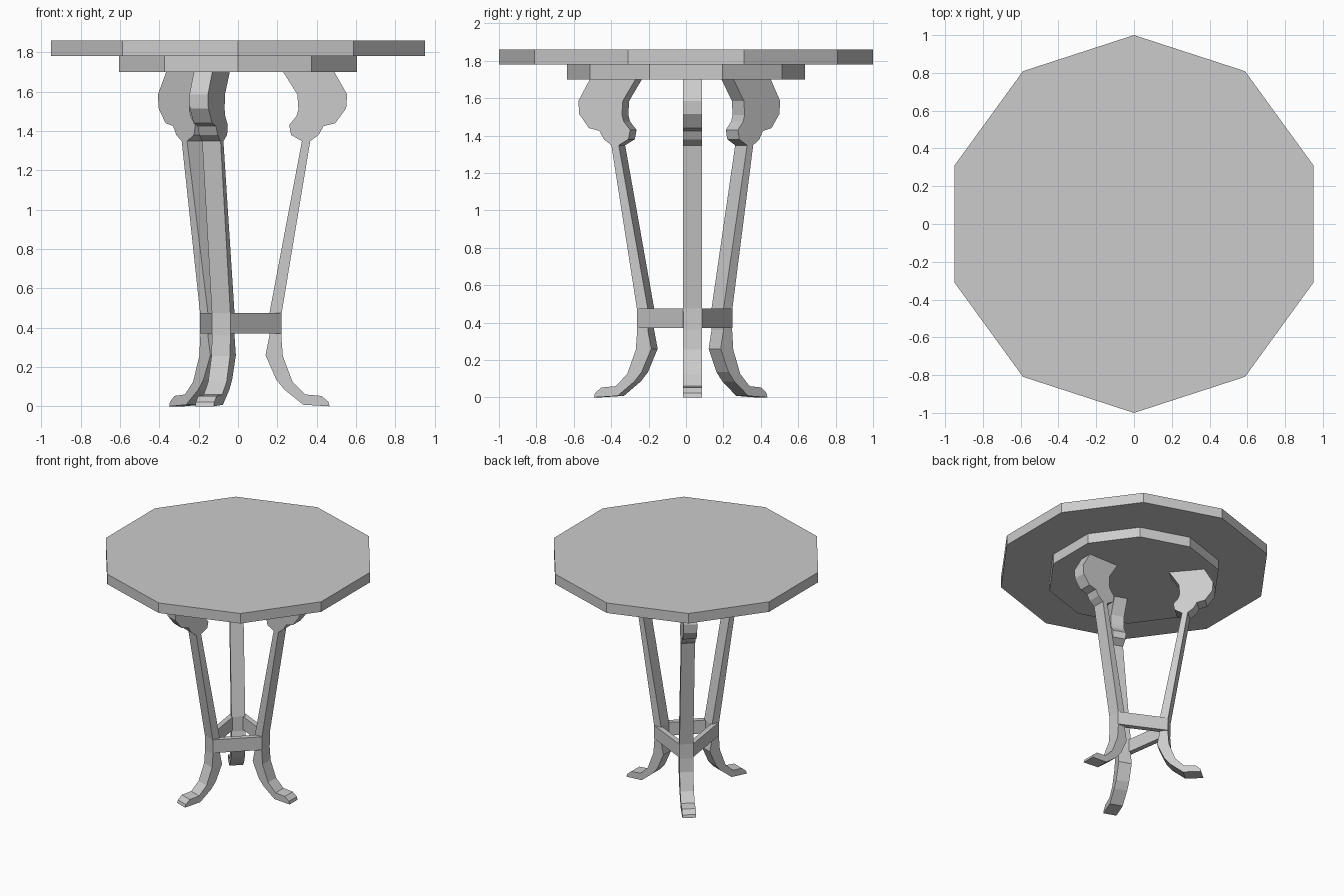
import bpy, bmesh
from math import cos, sin, radians, pi
from mathutils import Vector

if "Cube" in bpy.data.objects:
    bpy.data.objects.remove(bpy.data.objects["Cube"])


def prism(name, ring, shift):
    """Solid made by extruding a closed polygon along a shift vector."""
    bm = bmesh.new()
    face = bm.faces.new([bm.verts.new(p) for p in ring])
    out = bmesh.ops.extrude_face_region(bm, geom=[face])
    moved = [v for v in out["geom"] if isinstance(v, bmesh.types.BMVert)]
    bmesh.ops.translate(bm, verts=moved, vec=shift)
    bmesh.ops.recalc_face_normals(bm, faces=bm.faces)
    mesh = bpy.data.meshes.new(name)
    bm.to_mesh(mesh)
    bm.free()
    obj = bpy.data.objects.new(name, mesh)
    bpy.context.collection.objects.link(obj)
    return obj


def decagon(name, radius, z, height):
    ring = [(radius * cos(pi / 2 + i * pi / 5), radius * sin(pi / 2 + i * pi / 5), z)
            for i in range(10)]
    prism(name, ring, (0, 0, height))


# Table top and the smaller plate beneath it
decagon("table_top", 1.0, 1.78, 0.08)
decagon("under_plate", 0.635, 1.70, 0.08)

# Leg side profile (distance outwards, height): outer edge down, inner edge up
profile = [(.49, 1.70), (.555, 1.585), (.55, 1.515), (.495, 1.44), (.435, 1.425),
           (.41, 1.38), (.367, 1.348), (.222, .475), (.22, .36), (.228, .255),
           (.277, .125), (.342, .06), (.424, .053), (.46, .023), (.466, 0),
           (.332, .008), (.236, .085), (.195, .135), (.14, .26), (.16, .36),
           (.16, .475), (.325, 1.348), (.27, 1.38), (.26, 1.43), (.297, 1.475),
           (.307, 1.51), (.302, 1.585), (.23, 1.70)]
HALF = 0.05
# Angle and base point of each leg
placements = [(0, (0, .035)), (130, (-.012, .046)), (250, (-.01, -.037))]

corners = []
for i, (angle, base) in enumerate(placements):
    a = radians(angle)
    out = Vector((cos(a), sin(a), 0))
    side = Vector((-sin(a), cos(a), 0))
    origin = Vector((*base, 0))
    ring = [origin + out * r - side * HALF + Vector((0, 0, z)) for r, z in profile]
    prism(f"leg_{i + 1}", ring, side * HALF * 2)
    outer = origin + out * 0.222
    corners.append((outer - side * HALF, outer + side * HALF))

# Stretcher planks joining the outer corners of neighbouring legs
for i in range(3):
    p, q = corners[i][1], corners[(i + 1) % 3][0]
    along = (q - p).normalized()
    inward = Vector((-along.y, along.x, 0)) * 0.04
    low = Vector((0, 0, 0.37))
    prism(f"stretcher_{i + 1}", [p + low, q + low, q + inward + low, p + inward + low],
          (0, 0, 0.105))
